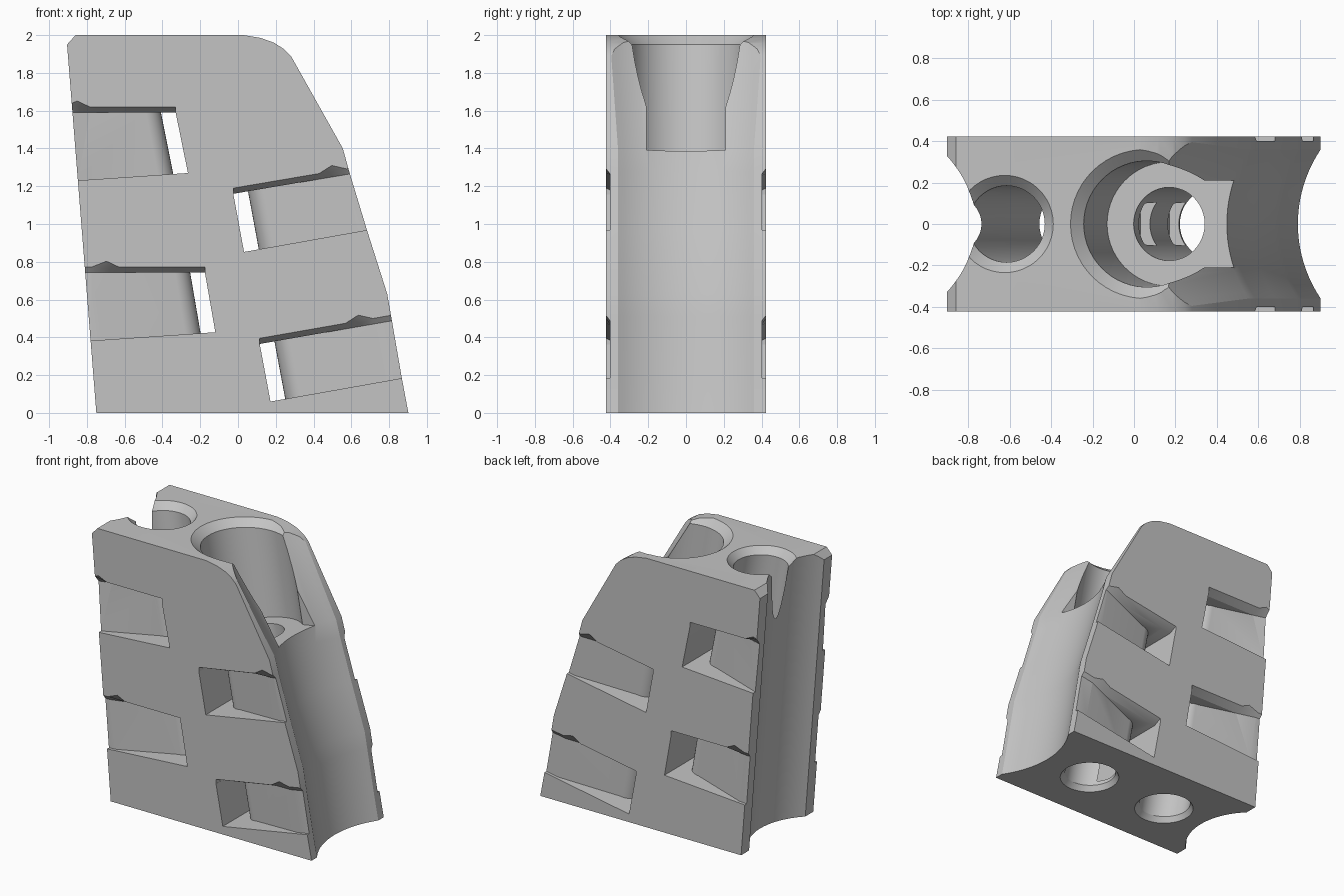
import bpy, bmesh, math

cube = bpy.data.objects.get("Cube")
if cube:
    bpy.data.objects.remove(cube, do_unlink=True)

HALF = 0.424                             # half thickness of the block
TILT = math.tan(math.radians(10))        # lean of both bores

grey = bpy.data.materials.new("plain_grey")
grey.use_nodes = True
grey.diffuse_color = (0.55, 0.55, 0.55, 1)
grey.node_tree.nodes["Principled BSDF"].inputs["Base Color"].default_value = grey.diffuse_color


def loft(name, sections):
    """Solid through a list of closed sections with equal point counts."""
    bm = bmesh.new()
    rings = [[bm.verts.new(p) for p in s] for s in sections]
    n = len(rings[0])
    bm.faces.new(rings[0])
    bm.faces.new(rings[-1])
    for a, b in zip(rings, rings[1:]):
        for i in range(n):
            j = (i + 1) % n
            bm.faces.new((a[i], a[j], b[j], b[i]))
    bmesh.ops.recalc_face_normals(bm, faces=bm.faces)
    mesh = bpy.data.meshes.new(name)
    bm.to_mesh(mesh)
    bm.free()
    ob = bpy.data.objects.new(name, mesh)
    bpy.context.collection.objects.link(ob)
    mesh.materials.append(grey)
    return ob


# Body: side profile extruded through the thickness
right_edge = [(0.902, 0), (0.868, 0.18), (0.811, 0.51), (0.79, 0.63), (0.682, 0.97),
              (0.588, 1.28), (0.555, 1.4), (0.28, 1.89)]
profile = [(-0.75, 0)] + right_edge + [(0.245, 1.925), (0.19, 1.96), (0.12, 1.985),
                                       (0.03, 2), (-0.86, 2), (-0.905, 1.95)]
body = loft("block_body", [[(x, y, z) for x, z in profile] for y in (-HALF, HALF)])


def cut(cutter):
    mod = body.modifiers.new("cut", "BOOLEAN")
    mod.operation = "DIFFERENCE"
    mod.solver = "EXACT"
    mod.object = cutter
    bpy.context.view_layer.objects.active = body
    bpy.ops.object.modifier_apply(modifier=mod.name)
    bpy.data.objects.remove(cutter, do_unlink=True)


def groove(name, path, side, half, depth, flare=0.0):
    """Concave channel following an edge of the profile, widening near the top."""
    steps, sections = 20, []
    for x, z in path:
        grow = flare * max(0, (z - 1.4) / 0.55)
        h, d = half + grow, depth + grow
        r = (h * h + d * d) / (2 * d)
        angles = [math.asin(h / r) * (2 * i / steps - 1) for i in range(steps + 1)]
        arc = [(r - d - r * math.cos(a), r * math.sin(a)) for a in angles]
        arc = [(0.6, -h)] + arc + [(0.6, h)]
        sections.append([(x + side * dx, y, z) for dx, y in arc])
    cut(loft(name, sections))


groove("right_groove", [(0.925, -0.12)] + right_edge + [(0.165, 2.1)], 1, 0.36, 0.11, 0.04)
groove("left_groove", [(-0.742, -0.1), (-0.917, 2.1)], -1, 0.33, 0.14)


# Leaning bores with countersunk mouths
def ring(top_x, r, z, n=48):
    cx = top_x + (2 - z) * TILT
    return [(cx + r * math.cos(2 * math.pi * i / n), r * math.sin(2 * math.pi * i / n), z)
            for i in range(n)]


def bore(name, top_x, levels):
    cut(loft(name, [ring(top_x, r, z) for r, z in levels]))


LEFT_X, RIGHT_X = -0.625, 0.053
bore("narrow_bore", LEFT_X, [(0.225, -0.05), (0.205, 0), (0.178, 0.04), (0.185, 1.95),
                             (0.235, 2), (0.285, 2.05)])
bore("lower_bore", RIGHT_X, [(0.225, -0.05), (0.205, 0), (0.177, 0.04), (0.177, 1.5)])


# Wide pocket with a flat-sided mouth opening to the side
def keyhole(r, z, tilt=0.0, half=0.21, n=44):
    cx = RIGHT_X + (2 - z) * TILT
    a = math.asin(half / r)
    pts = [(r * math.cos(a + (2 * math.pi - 2 * a) * i / n),
            r * math.sin(a + (2 * math.pi - 2 * a) * i / n)) for i in range(n + 1)]
    pts += [(0.8, -half), (0.8, half)]
    return [(cx + x, y, z + tilt * x) for x, y in pts]


cut(loft("wide_pocket", [keyhole(0.3, 1.337, TILT), keyhole(0.305, 1.95),
                         keyhole(0.36, 2), keyhole(0.42, 2.06)]))


# Strap slots: a window right through, with a recess on each face deepening towards it
def strap_slot(name, side, top, bottom, top_slope, bottom_slope):
    gap, reach, skin, drop = 0.078, 0.95, 0.402, 0.03
    outer, rad, deep, lip = 0.6, 0.1, 0.28, 0.36
    corner = [(gap + rad * (1 - math.sin(t)), deep - rad * (1 - math.cos(t)))
              for t in (math.pi / 2 * i / 8 for i in range(9))]
    half = [(0, 0.5), (reach, 0.5), (reach, skin), (outer, skin)] + corner
    shape = half + [(u, -y) for u, y in reversed(half)]

    def level(origin, slope, dz):
        return [(origin[0] + side * u, y, origin[1] + dz + slope * u) for u, y in shape]

    cut(loft(name, [level(bottom, bottom_slope, 0), level(top, top_slope, -drop)]))
    # Sloped upper lip on each face, following the recess
    meet = outer - (skin - lip) * (outer - gap - rad) / (skin - deep)
    for s in (-1, 1):
        sections = []
        for u, y0 in ((0, lip), (meet, lip), (outer, skin), (reach, skin)):
            rise = drop * (0.5 - HALF) / (HALF - y0)
            tri = [(y0, -drop - 0.004), (y0, -drop), (0.5, rise), (0.5, -drop - 0.004)]
            sections.append([(top[0] + side * u, s * y, top[1] + dz + top_slope * u)
                             for y, dz in tri])
        cut(loft(name + "_lip", sections))


strap_slot("upper_left_slot", -1, (-0.33, 1.62), (-0.265, 1.27), 0, -0.068)
strap_slot("lower_left_slot", -1, (-0.175, 0.772), (-0.12, 0.427), 0, -0.068)
strap_slot("upper_right_slot", 1, (-0.025, 1.19), (0.032, 0.852), 0.17, 0.178)
strap_slot("lower_right_slot", 1, (0.115, 0.395), (0.172, 0.06), 0.175, 0.178)

# Shading
bpy.ops.object.select_all(action="DESELECT")
body.select_set(True)
bpy.context.view_layer.objects.active = body
bpy.ops.object.shade_smooth_by_angle(angle=math.radians(25))
